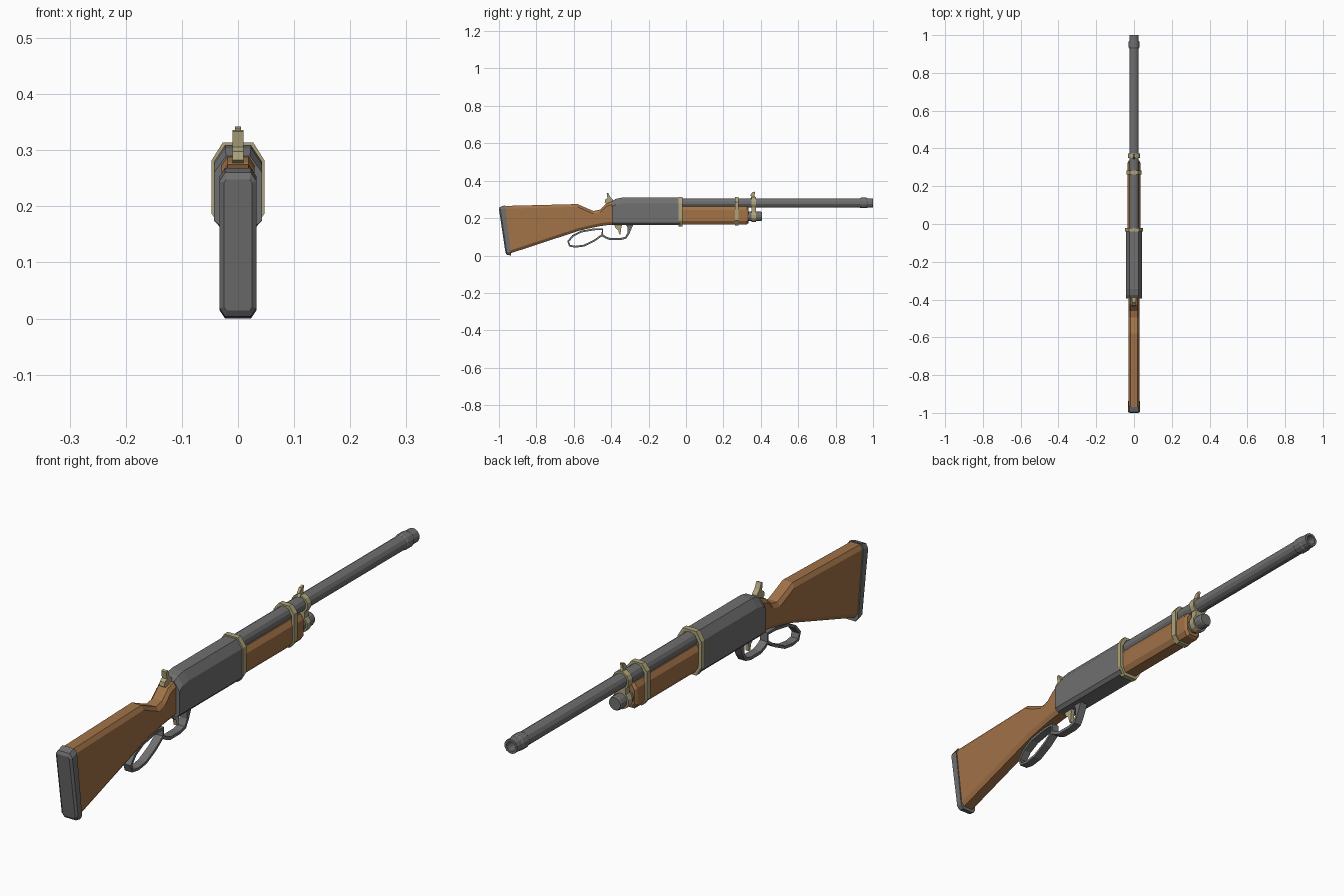
import bpy, bmesh
from math import sin, cos, pi
from mathutils import Vector

if "Cube" in bpy.data.objects:
    bpy.data.objects.remove(bpy.data.objects["Cube"])


def material(name, rgb):
    m = bpy.data.materials.new(name)
    m.diffuse_color = (*rgb, 1)
    m.use_nodes = True
    m.node_tree.nodes["Principled BSDF"].inputs["Base Color"].default_value = m.diffuse_color
    return m


wood = material("wood", (0.36, 0.17, 0.065))
brass = material("brass", (0.42, 0.37, 0.2))
steel = material("steel", (0.16, 0.16, 0.16))


def loft(name, rings, mat, closed=False):
    """Skin equal-length rings; cap the ends, or join last to first."""
    bm = bmesh.new()
    vs = [[bm.verts.new(p) for p in r] for r in rings]
    n = len(rings[0])
    pairs = list(zip(vs, vs[1:])) + ([(vs[-1], vs[0])] if closed else [])
    for a, b in pairs:
        for i in range(n):
            j = (i + 1) % n
            bm.faces.new((a[i], a[j], b[j], b[i]))
    if not closed:
        bm.faces.new(vs[0])
        bm.faces.new(vs[-1])
    bmesh.ops.recalc_face_normals(bm, faces=bm.faces)
    me = bpy.data.meshes.new(name)
    bm.to_mesh(me)
    bm.free()
    me.materials.append(mat)
    ob = bpy.data.objects.new(name, me)
    bpy.context.collection.objects.link(ob)
    return ob


def octo(yt, zt, yb, zb, hw, cx=0.01, cz=0.015):
    """Chamfered rectangle whose top and bottom may sit at different y."""
    half = [(hw - cx, zb), (hw, zb + cz), (hw, zt - cz), (hw - cx, zt)]
    pts = half + [(-x, z) for x, z in reversed(half)]
    return [(x, yb + (yt - yb) * (z - zb) / (zt - zb), z) for x, z in pts]


def lathe(name, stations, zc, mat, n=12, closed=False):
    rings = [[(r * cos(2 * pi * (i + .5) / n), y, zc + r * sin(2 * pi * (i + .5) / n))
              for i in range(n)] for y, r in stations]
    return loft(name, rings, mat, closed)


def frame(name, y0, y1, zt, zb, hw, cx, cz, t, mat):
    def o(y, d):
        return octo(y, zt - d, y, zb + d, hw - d, cx - d * .4, cz - d * .4)
    return loft(name, [o(y0, 0), o(y1, 0), o(y1, t), o(y0, t)], mat, True)


def plate(name, yz, hw, mat):
    return loft(name, [[(s * hw, y, z) for y, z in yz] for s in (-1, 1)], mat)


def strap(name, path, t, hw, mat, closed=False):
    """Flat strip with a rectangular section following a yz path."""
    n = len(path)
    rings = []
    for i, p in enumerate(path):
        a = path[i - 1] if closed or i else p
        b = path[(i + 1) % n] if closed or i < n - 1 else p
        d = Vector((b[0] - a[0], b[1] - a[1])).normalized()
        ny, nz = -d.y * t / 2, d.x * t / 2
        rings.append([(hw * sx, p[0] + s * ny, p[1] + s * nz)
                      for sx, s in ((-1, -1), (1, -1), (1, 1), (-1, 1))])
    return loft(name, rings, mat, closed)


# Butt stock and pad
loft("stock", [octo(-.97, .265, -.938, .012, .029),
               octo(-.58, .275, -.57, .133, .029),
               octo(-.535, .255, -.535, .141, .029),
               octo(-.495, .238, -.495, .150, .029),
               octo(-.46, .245, -.46, .157, .029),
               octo(-.425, .278, -.425, .162, .029),
               octo(-.39, .29, -.39, .165, .029)], wood)
loft("butt_pad", [octo(-1.0, .248, -.965, .014, .025, .004, .006),
                  octo(-.995, .26, -.957, .004, .033),
                  octo(-.968, .268, -.935, .0, .033)], steel)

# Receiver with a sloping rear top edge
loft("receiver", [octo(-.395, .29, -.395, .163, .043, .022, .03),
                  octo(-.375, .303, -.375, .163, .043, .02, .03),
                  octo(-.345, .309, -.345, .163, .043, .02, .03),
                  octo(-.03, .309, -.03, .163, .043, .02, .03)], steel)
for v in bpy.data.objects["receiver"].data.vertices:
    if v.co.z < .2:  # smaller lower chamfer
        v.co.z = min(v.co.z, .175)
        if v.co.z < .17:
            v.co.x *= 1.4
frame("receiver_band", -.04, -.02, .314, .155, .047, .02, .032, .012, brass)

# Barrel with bore and muzzle ring
lathe("barrel", [(-.05, .026), (.93, .026), (.935, .029), (.965, .029), (.97, .026),
                 (1.0, .026), (1.0, .017), (.95, .017), (.95, .001)], .281, steel)

# Fore-end and magazine tube
loft("fore_end", [octo(-.03, .262, -.03, .167, .034, .012, .018),
                  octo(.325, .262, .325, .167, .034, .012, .018),
                  octo(.335, .256, .335, .173, .028, .012, .018)], wood)
lathe("magazine_tube", [(.3, .026), (.4, .026), (.407, .023)], .209, steel)

# Barrel bands and front sight
frame("middle_band", .262, .282, .312, .161, .041, .02, .025, .011, brass)
for nm, zc, r in (("front_band_upper", .281, .033), ("front_band_lower", .209, .032)):
    lathe(nm, [(.35, r), (.373, r), (.373, .024), (.35, .024)], zc, brass, closed=True)
plate("front_band_bridge", [(.35, .232), (.373, .232), (.373, .26), (.35, .26)], .02, brass)
plate("front_sight", [(.345, .305), (.373, .305), (.366, .322), (.37, .342),
                      (.355, .338), (.343, .322), (.352, .318)], .005, brass)

# Hammer
plate("hammer", [(-.39, .265), (-.415, .27), (-.435, .283), (-.432, .298), (-.42, .306),
                 (-.424, .333), (-.416, .336), (-.405, .312), (-.39, .298)], .01, brass)

# Trigger
plate("trigger", [(-.385, .17), (-.34, .17), (-.347, .145), (-.35, .112),
                  (-.358, .114), (-.362, .135), (-.378, .148)], .007, brass)

# Lever: guard strap, pivot lug and hand loop
strap("lever_guard", [(-.288, .165), (-.308, .118), (-.322, .095), (-.35, .088), (-.405, .088),
                      (-.428, .096), (-.447, .108)], .011, .015, steel)
plate("lever_lug", [(-.283, .168), (-.325, .168), (-.312, .15), (-.312, .115), (-.303, .118)],
      .015, steel)
strap("lever_loop", [(-.447, .110), (-.447, .140), (-.49, .140), (-.56, .128), (-.605, .105),
                     (-.63, .075), (-.622, .052), (-.59, .047), (-.545, .053), (-.49, .080)],
      .010, .015, steel, True)
